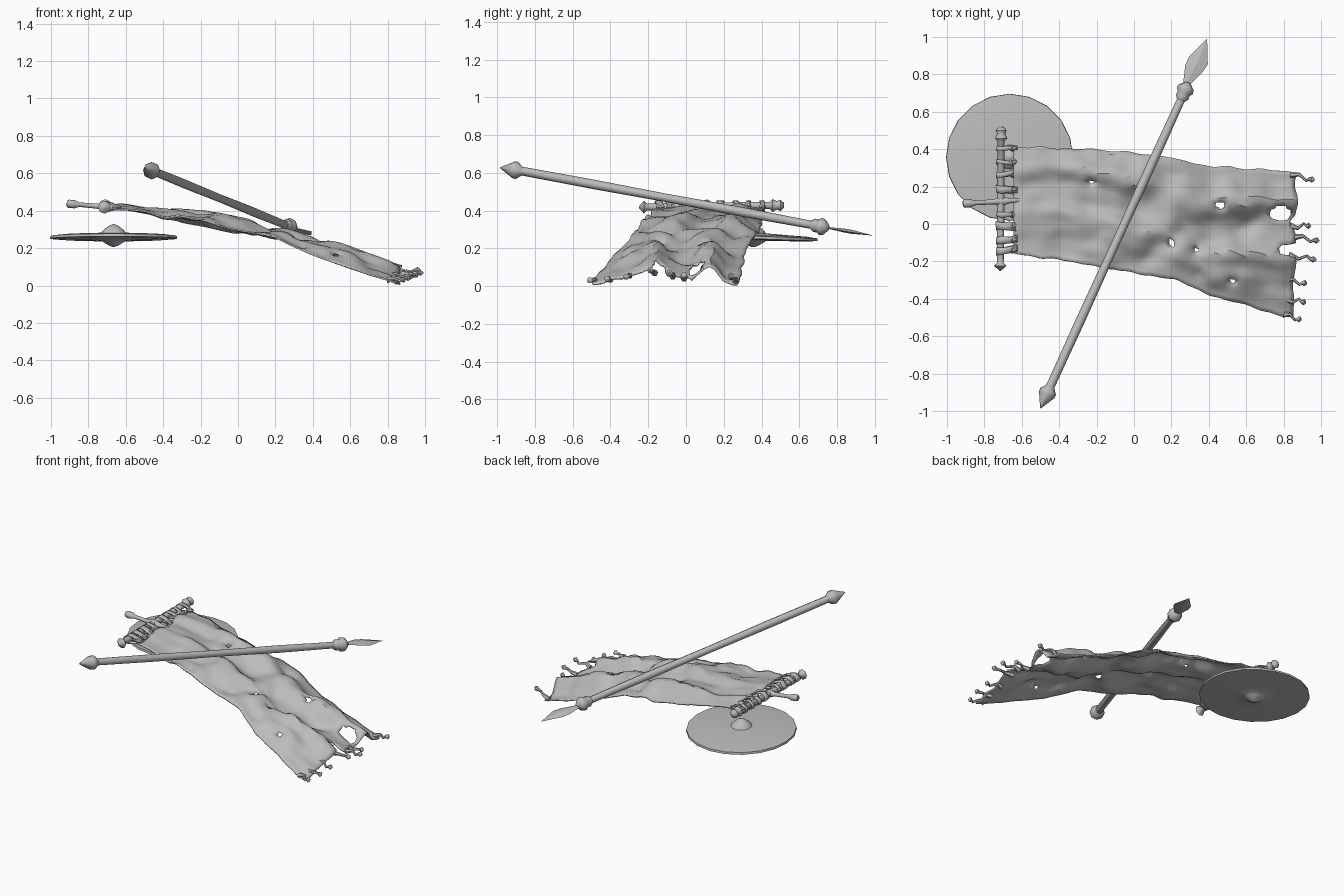
import bpy, bmesh, math, random
from mathutils import Vector, noise

if "Cube" in bpy.data.objects:
    bpy.data.objects.remove(bpy.data.objects["Cube"])

random.seed(4)
mat = bpy.data.materials.new("plain grey")
mat.diffuse_color = (0.5, 0.5, 0.5, 1)
mat.use_nodes = True
mat.node_tree.nodes["Principled BSDF"].inputs["Base Color"].default_value = mat.diffuse_color


def finish(name, bm, angle=50):
    bmesh.ops.remove_doubles(bm, verts=bm.verts, dist=0.0005)
    bmesh.ops.recalc_face_normals(bm, faces=bm.faces)
    me = bpy.data.meshes.new(name)
    bm.to_mesh(me)
    bm.free()
    me.materials.append(mat)
    ob = bpy.data.objects.new(name, me)
    bpy.context.collection.objects.link(ob)
    bpy.ops.object.select_all(action='DESELECT')
    ob.select_set(True)
    bpy.context.view_layer.objects.active = ob
    bpy.ops.object.shade_smooth_by_angle(angle=math.radians(angle))
    return ob


def thicken(ob, t):
    m = ob.modifiers.new("thickness", 'SOLIDIFY')
    m.thickness = t
    m.offset = 0


def tube(name, pts, radii, sides=8, flat=1.0, angle=50):
    """Rings of given radii around a path, closed at both ends."""
    pts = [Vector(p) for p in pts]
    t = (pts[-1] - pts[0]).normalized()
    ref = Vector((1, 0, 0)) if abs(t.z) > 0.9 else Vector((0, 0, 1))
    side = t.cross(ref).normalized()
    up = side.cross(t)
    bm = bmesh.new()
    rings = []
    for p, r in zip(pts, radii):
        rings.append([bm.verts.new(p + r * (math.cos(a) * side + flat * math.sin(a) * up))
                      for a in (2 * math.pi * k / sides for k in range(sides))])
    for A, B in zip(rings, rings[1:]):
        for k in range(sides):
            j = (k + 1) % sides
            bm.faces.new((A[k], A[j], B[j], B[k]))
    bm.faces.new(rings[0])
    bm.faces.new(rings[-1])
    return finish(name, bm, angle)


def turned(name, a, b, profile, **kw):
    """Turned part: profile of (fraction along a-b, radius)."""
    a, b = Vector(a), Vector(b)
    return tube(name, [a.lerp(b, f) for f, r in profile], [r for f, r in profile], **kw)


def lerp_table(table, x, smooth=False):
    for (x0, *p), (x1, *q) in zip(table, table[1:]):
        if x <= x1:
            f = max(0, (x - x0) / (x1 - x0))
            if smooth:
                f = f * f * (3 - 2 * f)
            return [u + (v - u) * f for u, v in zip(p, q)]
    return list(table[-1][1:])


# spear: shaft, butt, collar, blade
butt, neck, tip = (-0.462, -0.9, 0.615), (0.27, 0.705, 0.317), (0.39, 0.99, 0.268)
turned("spear_shaft", butt, neck, [(0, .023), (.25, .025), (.5, .022), (.75, .025), (1, .021)])
turned("spear_butt", (-0.5, -0.985, 0.627), (-0.445, -0.865, 0.608),
       [(0, .002), (.6, .045), (.75, .046), (.9, .03), (1, .022)])
turned("spear_collar", (0.25, 0.66, 0.325), (0.29, 0.755, 0.308),
       [(0, .022), (.2, .036), (.4, .034), (.55, .047), (.75, .042), (1, .014)])
tube("spear_blade", [(.275, .72, .314), (.285, .76, .307), (.32, .83, .296), (.345, .875, .288), tip],
     [.014, .022, .05, .054, .001], sides=4, flat=.2, angle=15)

# round shield: shallow lens, slightly tilted, with a boss on both sides
c = Vector((-0.665, 0.357, 0.258))
ax = Vector((0, 0.036, 1)).normalized()
prof = [(.07, .005), (.062, .025), (.038, .055), (.024, .065), (.019, .16), (.014, .28),
        (.007, .338), (-.007, .34), (-.012, .28), (-.014, .16), (-.018, .065), (-.026, .055),
        (-.046, .022), (-.052, .004)]
tube("shield", [c + ax * h for h, r in prof], [r for h, r in prof], sides=20, angle=40)

# crossbar with end finials, and the stub of its pole
turned("crossbar", (-.715, -.25, .418), (-.71, .52, .428),
       [(0, .004), (.035, .034), (.055, .018), (.09, .019), (.5, .02), (.9, .019), (.92, .034),
        (.95, .022), (.975, .03), (1, .012)])
turned("pole_stub", (-.915, .108, .438), (-.58, .13, .41),
       [(0, .016), (.03, .022), (.12, .022), (.2, .012), (.5, .014), (.6, .026), (.75, .014), (1, .008)])

# cloth outline: x, front y, back y, low z, high z
OUT = [(-.68, -.15, .41, .4, .435), (-.6, -.165, .41, .395, .435), (-.4, -.19, .405, .355, .412),
       (-.17, -.235, .395, .315, .4), (0, -.26, .38, .275, .365), (.2, -.295, .355, .25, .322),
       (.3, -.33, .33, .205, .29), (.4, -.38, .31, .16, .255), (.55, -.42, .3, .105, .225),
       (.7, -.465, .29, .055, .17), (.82, -.5, .282, .02, .125), (.86, -.5, .28, .004, .105)]
# fold profile across the width
FOLD = [(0, -.8), (.13, -.35), (.25, .2), (.38, 1), (.47, .1), (.62, -.35), (.77, 1), (.9, -.3), (1, -1)]
# tears: centre x, y, radius x, y
TEARS = [(.785, .055, .06, .04), (.83, -.14, .06, .032), (.46, .10, .024, .018), (.20, -.10, .016, .012),
         (.33, -.14, .013, .012), (.53, -.30, .014, .02), (.35, -.27, .014, .014), (-.225, .23, .014, .012)]
SMALL = TEARS[2:]


def cloth_point(x, v):
    y0, y1, z0, z1 = lerp_table(OUT, x)
    sway = .06 * math.sin(5 * x) * 4 * v * (1 - v)
    f = lerp_table(FOLD, min(1, max(0, v + sway)), True)[0]
    y = y0 + (y1 - y0) * v
    # crumple fades into the clean fold profile at the hem
    k = min(1, max(0, (x - .3) / .45))
    n = noise.noise(Vector((x * 4.5, y * 6, 2))) * 1.2 + noise.noise(Vector((x * 9, y * 11, 5))) * .5
    f = (.65 + .35 * k) * f + (1 - .6 * k) * n
    # both long edges droop along the lower half
    droop = min(1, max(0, (x + .1) / .4)) * max(0, 1 - min(v, 1 - v) / .14)
    f = max(-1, min(1, f)) * (1 - droop) - .92 * droop
    z = (z0 + z1) / 2 + f * (z1 - z0) / 2
    # puckers round the small tears
    for a, b, r, s in SMALL:
        z -= .022 * math.exp(-((x - a) ** 2 + (y - b) ** 2) / .0009)
    y += .014 * noise.noise(Vector((x * 11, v * 3, 7)))
    if x > .7:
        x += (x - .7) * (.18 * noise.noise(Vector((v * 7, 3, 1))) - .1 * (1 - v) + .05)
    return Vector((x, y, max(.005, z)))


NX, NY = 56, 30
bm = bmesh.new()
grid = [[bm.verts.new(cloth_point(-.645 + 1.505 * i / NX, j / NY)) for j in range(NY + 1)]
        for i in range(NX + 1)]
for i in range(NX):
    for j in range(NY):
        bm.faces.new((grid[i][j], grid[i + 1][j], grid[i + 1][j + 1], grid[i][j + 1]))


def in_tear(p):
    return any(((p.x - a) / r) ** 2 + ((p.y - b) / s) ** 2 < 1 for a, b, r, s in TEARS)


bmesh.ops.delete(bm, geom=[f for f in bm.faces if in_tear(f.calc_center_median())], context='FACES')
# round off the tears and make their lips ragged
for v in bm.verts:
    if v.is_boundary:
        for a, b, r, s in TEARS:
            e = math.hypot((v.co.x - a) / r, (v.co.y - b) / s)
            if .05 < e < 2 and v.co.x < .86:
                v.co.x += (v.co.x - a) * (1 / e - 1) * .6
                v.co.y += (v.co.y - b) * (1 / e - 1) * .6
                v.co.z += random.uniform(-.012, .006)
thicken(finish("banner_cloth", bm, 35), .008)

# cloth loops wrapped round the crossbar
for k, y in enumerate([.405, .33, .265, .185, .05, -.01, -.085, -.14]):
    bm = bmesh.new()
    w = random.uniform(.012, .022)
    path = [(-.625, .418), (-.67, .44), (-.71, .45), (-.736, .432), (-.736, .41),
            (-.71, .396), (-.67, .402), (-.625, .41)]
    skew = random.uniform(-.02, .02)
    rows = [[bm.verts.new((x, y + s * w * random.uniform(.7, 1.2) + skew * (x + .7) * 10, z))
             for s in (-1, 1)] for x, z in path]
    for A, B in zip(rows, rows[1:]):
        bm.faces.new((A[0], A[1], B[1], B[0]))
    thicken(finish(f"hanging_loop_{k + 1}", bm), .007)
    # lashing knot on the inner side
    tube(f"loop_knot_{k + 1}", [(-.67, y, .418), (-.65, y, .42), (-.625, y + .005, .418)],
         [.008, .02, .006], sides=6)

# frayed tassels with knotted ends: start x, y, z to end x, y, z
TASSELS = [(.84, .262, .02, .965, .235, .06), (.84, -.01, .04, .945, -.01, .06),
           (.86, -.07, .05, .99, -.09, .07), (.83, -.165, .07, .975, -.192, .085),
           (.81, -.30, .055, .925, -.318, .05), (.81, -.4, .035, .92, -.42, .04),
           (.80, -.485, .03, .895, -.512, .03)]
for k, (x0, y0, z0, x1, y1, z1) in enumerate(TASSELS):
    a, b = Vector((x0, y0, z0)), Vector((x1, y1, z1))
    wob = Vector((0, .012 * (-1) ** k, .006))
    tube(f"tassel_{k + 1}", [a, a.lerp(b, .35) + wob, a.lerp(b, .65) - wob, a.lerp(b, .78),
                             a.lerp(b, .9), b], [.018, .01, .008, .01, .017, .005], sides=6)
